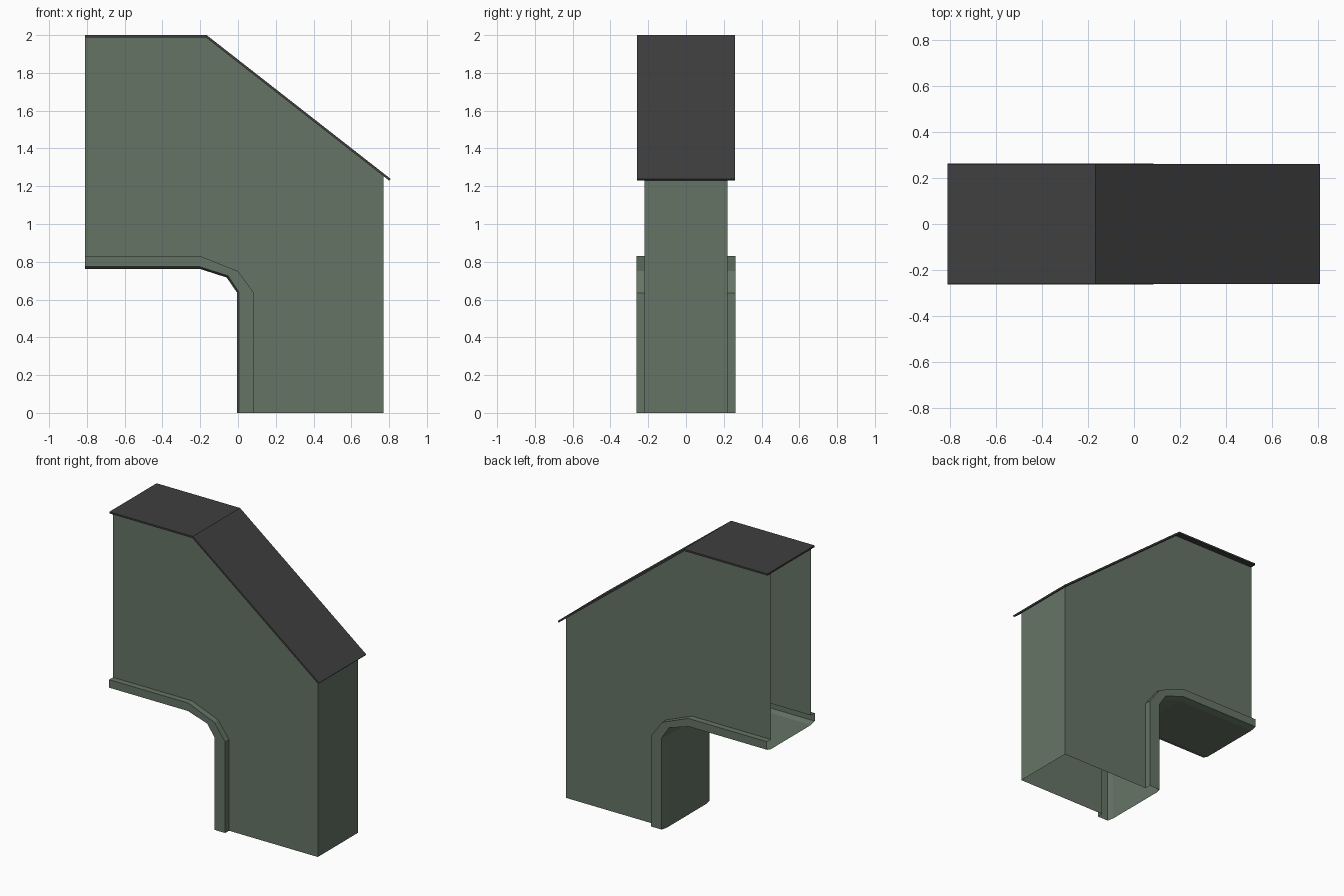
import bpy, bmesh

if "Cube" in bpy.data.objects:
    bpy.data.objects.remove(bpy.data.objects["Cube"])

HALF_WALL, HALF_TRIM, HALF_ROOF = 0.22, 0.262, 0.26


def material(name, rgb):
    m = bpy.data.materials.new(name)
    m.diffuse_color = (*rgb, 1)
    m.use_nodes = True
    m.node_tree.nodes["Principled BSDF"].inputs["Base Color"].default_value = m.diffuse_color
    return m


def finish(bm, name, mat):
    bmesh.ops.remove_doubles(bm, verts=bm.verts, dist=1e-4)
    bmesh.ops.recalc_face_normals(bm, faces=bm.faces)
    me = bpy.data.meshes.new(name)
    bm.to_mesh(me)
    bm.free()
    me.materials.append(mat)
    ob = bpy.data.objects.new(name, me)
    bpy.context.collection.objects.link(ob)
    return ob


def face(bm, coords):
    return bm.faces.new([bm.verts.new(c) for c in coords])


def strip(bm, path_a, ya, path_b, yb):
    """Row of quads between two xz paths, each at its own depth."""
    for i in range(len(path_a) - 1):
        a, b, c, d = path_a[i], path_a[i + 1], path_b[i + 1], path_b[i]
        face(bm, [(a[0], ya, a[1]), (b[0], ya, b[1]),
                  (c[0], yb, c[1]), (d[0], yb, d[1])])


green = material("green", (0.13, 0.175, 0.13))
dark = material("dark_grey", (0.05, 0.05, 0.05))

# Paths along the inner bend: soffit, trim lip, trim outer edge
soffit = [(-0.81, 0.763), (-0.205, 0.763), (-0.06, 0.717), (-0.006, 0.638), (-0.006, 0)]
lip = [(-0.81, 0.774), (-0.203, 0.774), (-0.052, 0.725), (0.004, 0.64), (0.004, 0)]
edge = [(-0.81, 0.83), (-0.2, 0.83), (0.0, 0.75), (0.085, 0.635), (0.085, 0)]

# Hollow shell, open at the left end and the bottom
bm = bmesh.new()
outline = edge + [(0.77, 0), (0.77, 1.256), (-0.17, 1.989), (-0.81, 1.989)]
strip(bm, soffit, -HALF_WALL, soffit, HALF_WALL)
for s in (-1, 1):
    strip(bm, soffit, s * HALF_WALL, lip, s * HALF_TRIM)
    strip(bm, lip, s * HALF_TRIM, edge, s * HALF_TRIM)
    strip(bm, edge, s * HALF_TRIM, edge, s * HALF_WALL)
    face(bm, [(x, s * HALF_WALL, z) for x, z in outline])
end_wall = [(0.77, 0), (0.77, 1.256)]
strip(bm, end_wall, -HALF_WALL, end_wall, HALF_WALL)
finish(bm, "duct_shell", green)

# Thin folded roof sheet
bm = bmesh.new()
roof = [(-0.81, 2.0), (-0.166, 2.0), (0.808, 1.239), (0.80, 1.23),
        (-0.17, 1.988), (-0.81, 1.988)]
strip(bm, roof + roof[:1], -HALF_ROOF, roof + roof[:1], HALF_ROOF)
for s in (-1, 1):
    face(bm, [(x, s * HALF_ROOF, z) for x, z in roof])
finish(bm, "roof_sheet", dark)
